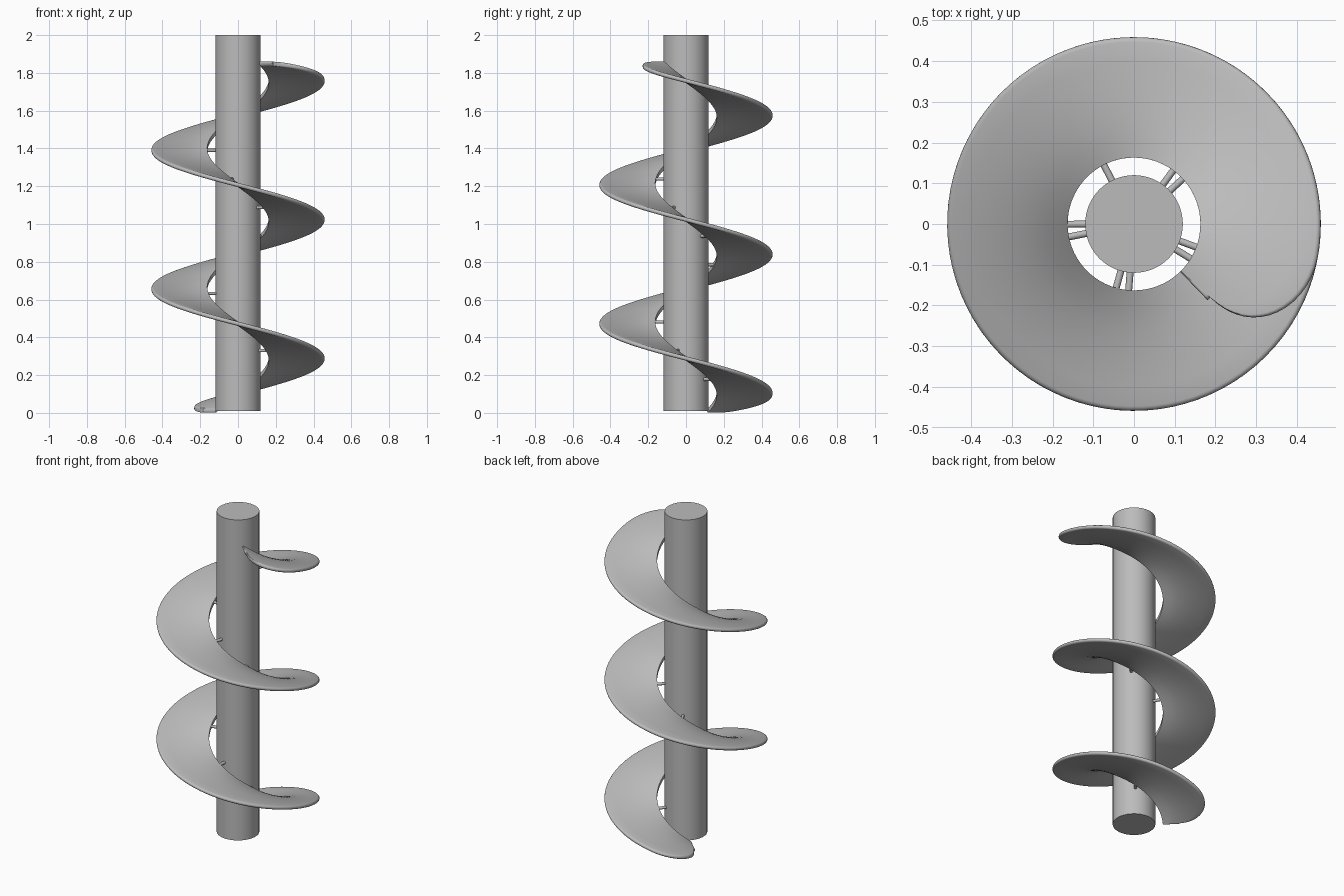
import bpy, bmesh
from math import sin, cos, pi, radians, sqrt
from mathutils import Vector

if "Cube" in bpy.data.objects:
    bpy.data.objects.remove(bpy.data.objects["Cube"], do_unlink=True)

PITCH, Z_AT_X = 0.735, 0.288        # rise per turn, height where the flight crosses +x
START, END = 134.5, -764            # sweep of the flight in degrees, clockwise going up
INNER, OUTER, HALF = 0.163, 0.459, 0.0115
SHAFT = 0.12

grey = bpy.data.materials.new("steel grey")
grey.use_nodes = True
grey.diffuse_color = (0.5, 0.5, 0.5, 1)
grey.node_tree.nodes["Principled BSDF"].inputs["Base Color"].default_value = (0.5, 0.5, 0.5, 1)


def finish(obj, name):
    obj.name = name
    obj.data.materials.append(grey)
    bpy.ops.object.select_all(action='DESELECT')
    obj.select_set(True)
    bpy.context.view_layer.objects.active = obj
    bpy.ops.object.shade_smooth_by_angle(angle=radians(40))


def height(deg):
    return Z_AT_X - PITCH * deg / 360


def rim(deg):
    """Outer radius, rounded off towards both ends of the flight."""
    u = max(0, 1 - min(START - deg, deg - END) / 34)
    return 0.26 + (OUTER - 0.26) * sqrt(max(0, 1 - min(u, 1) ** 2))


def section(bm, deg, radius, half):
    """Cross-section of the flight: flat faces with a rounded outer rim."""
    flat = radius - HALF
    steps = [INNER + (flat - INNER) * i / 6 for i in range(6)]
    arc = [pi * (i / 8 - 0.5) for i in range(9)]
    pts = [(r, -half) for r in steps]
    pts += [(flat + HALF * cos(a), half * sin(a)) for a in arc]
    pts += [(r, half) for r in reversed(steps)]
    t = radians(deg)
    return [bm.verts.new((r * cos(t), r * sin(t), height(deg) + z)) for r, z in pts]


# Central shaft
bpy.ops.mesh.primitive_cylinder_add(vertices=64, radius=SHAFT, depth=1.99, location=(0, 0, 1.005))
finish(bpy.context.object, "shaft")

# Spiral flight: sections swept up the helix, denser at the rounded ends
bm = bmesh.new()
tip = [0.25 * i for i in range(5)]
ease = [34 * (1 - cos(pi / 2 * i / 16)) for i in range(17)]
body = [START - e for e in ease]
count = 200
span = START - END - 68
body += [START - 34 - span * i / count for i in range(1, count)]
body += [END + e for e in reversed(ease)]
rings = []
for s in reversed(tip[1:]):
    a = s * pi / 2 * 0.96
    rings.append(section(bm, START + 2 * sin(a), 0.26, HALF * cos(a)))
rings += [section(bm, d, rim(d), HALF) for d in body]
for s in tip[1:]:
    a = s * pi / 2 * 0.96
    rings.append(section(bm, END - 2 * sin(a), 0.26, HALF * cos(a)))
for a, b in zip(rings, rings[1:]):
    for i in range(len(a)):
        j = (i + 1) % len(a)
        bm.faces.new((a[i], a[j], b[j], b[i]))
bm.faces.new(rings[0])
bm.faces.new(list(reversed(rings[-1])))
bmesh.ops.recalc_face_normals(bm, faces=bm.faces)
mesh = bpy.data.meshes.new("spiral_flight")
bm.to_mesh(mesh)
bm.free()
flight = bpy.data.objects.new("spiral_flight", mesh)
bpy.context.collection.objects.link(flight)
finish(flight, "spiral_flight")

# Support rods joining the shaft to the inner edge of the flight
for i in range(9):
    deg = 53.8 - 74.2 * i
    t = radians(deg)
    out = Vector((cos(t), sin(t), 0))
    bpy.ops.mesh.primitive_cylinder_add(
        vertices=20, radius=0.0085, depth=0.08,
        location=out * 0.14 + Vector((0, 0, height(deg))),
        rotation=(0, pi / 2, t))
    finish(bpy.context.object, f"support_rod_{i + 1}")
